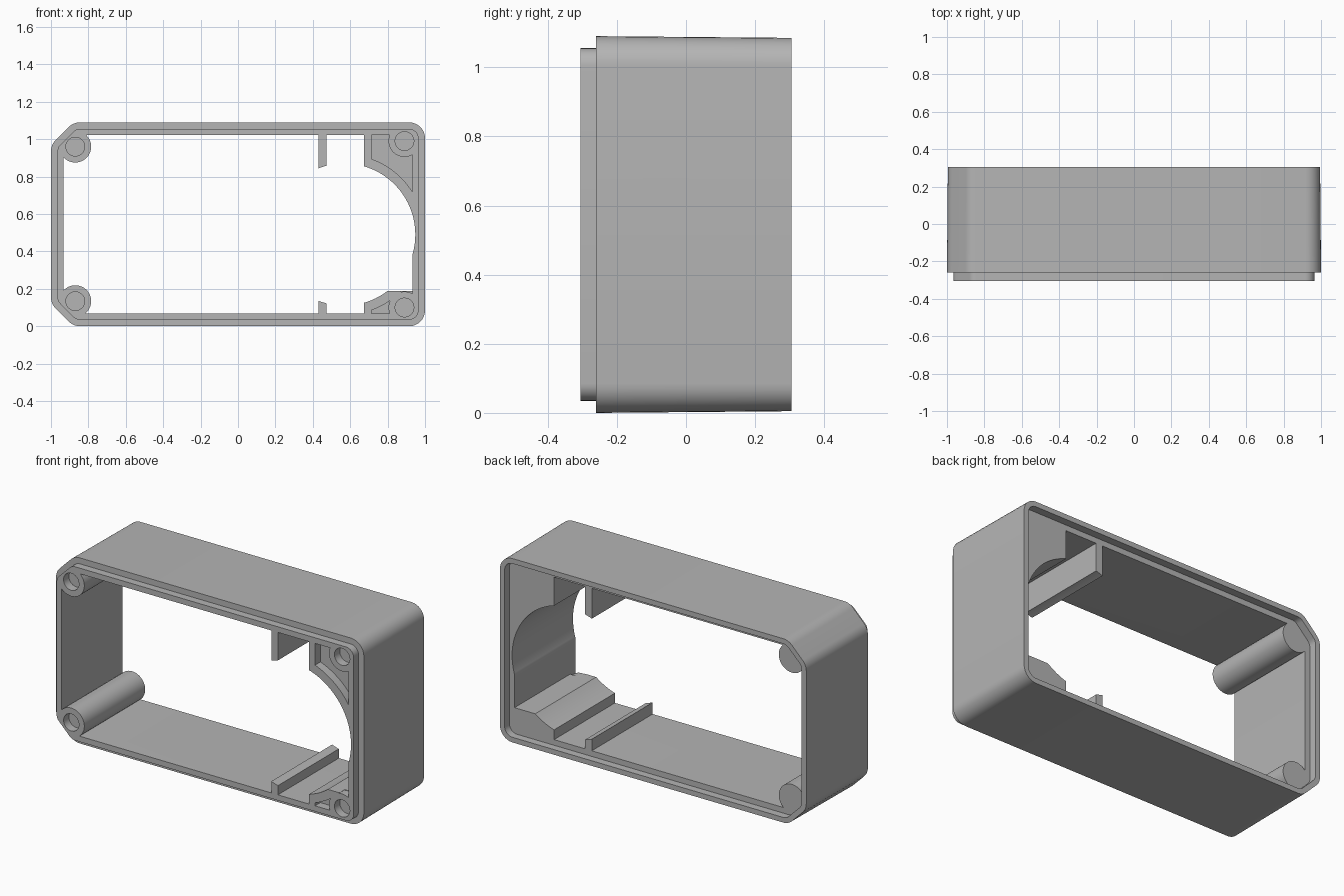
import bpy, bmesh, math
from mathutils import Vector

cube = bpy.data.objects.get("Cube")
if cube:
    bpy.data.objects.remove(cube, do_unlink=True)

# Depth positions: lip front, shoulder, back ledge, back rim
LIP, SHOULDER, LEDGE, RIM = -0.305, -0.26, 0.26, 0.305
HEIGHT = 1.09
WALL = 0.068

grey = bpy.data.materials.new("light_grey")
grey.use_nodes = True
grey.diffuse_color = (0.46, 0.46, 0.46, 1)
grey.node_tree.nodes["Principled BSDF"].inputs["Base Color"].default_value = grey.diffuse_color


def prism(name, front, y0, y1, back=None):
    """Loft an x/z profile from depth y0 to y1."""
    bm = bmesh.new()
    a = [bm.verts.new((x, y0, z)) for x, z in front]
    b = [bm.verts.new((x, y1, z)) for x, z in back or front]
    bm.faces.new(a)
    bm.faces.new(b[::-1])
    for i in range(len(a)):
        j = (i + 1) % len(a)
        bm.faces.new((a[j], a[i], b[i], b[j]))
    bmesh.ops.recalc_face_normals(bm, faces=bm.faces)
    mesh = bpy.data.meshes.new(name)
    bm.to_mesh(mesh)
    bm.free()
    obj = bpy.data.objects.new(name, mesh)
    bpy.context.collection.objects.link(obj)
    mesh.materials.append(grey)
    return obj


def rect(x0, x1, z0, z1):
    return [(x0, z0), (x1, z0), (x1, z1), (x0, z1)]


def circle(cx, cz, r, n=48):
    return [(cx + r * math.cos(math.tau * i / n), cz + r * math.sin(math.tau * i / n))
            for i in range(n)]


def rounded(points, radius, steps=8):
    """Fillet every corner of a convex profile."""
    out = []
    pts = [Vector(p) for p in points]
    for i, p in enumerate(pts):
        u = (pts[i - 1] - p).normalized()
        v = (pts[(i + 1) % len(pts)] - p).normalized()
        half = u.angle(v) / 2
        centre = p + (u + v).normalized() * radius / math.sin(half)
        start = p + u * radius / math.tan(half) - centre
        end = p + v * radius / math.tan(half) - centre
        sweep = start.angle(end)
        for k in range(steps + 1):
            t = k / steps
            out.append(tuple(centre + (start * math.sin((1 - t) * sweep)
                                       + end * math.sin(t * sweep)) / math.sin(sweep)))
    return out


def outline(inset):
    """Case outline: chamfered on the -x side, rounded on the +x side."""
    x0, x1, z0, z1 = -1 + inset, 1 - inset, inset, HEIGHT - inset
    c = 0.12 - inset * (2 - math.sqrt(2))
    pts = [(x0 + c, z0), (x1, z0), (x1, z1), (x0 + c, z1), (x0, z1 - c), (x0, z0 + c)]
    return rounded(pts, max(0.085 - inset, 0.02))


def combine(obj, tool, operation):
    mod = obj.modifiers.new("combine", "BOOLEAN")
    mod.operation, mod.solver, mod.object = operation, "EXACT", tool
    bpy.context.view_layer.objects.active = obj
    bpy.ops.object.modifier_apply(modifier=mod.name)


# Cutters shared by several parts
bore = prism("bore_cutter", circle(0.568, 0.49, 0.38, 96), -0.5, 0.5)
cavity = prism("cavity_cutter", outline(WALL), -0.5, 0.5)
clip = prism("clip_helper", outline(WALL - 0.002), -0.5, 0.5)
recess = prism("recess_cutter", outline(0.035), LEDGE, 0.5)
posts = [(-0.87, 0.134), (-0.87, 0.96), (0.89, 0.10), (0.89, 0.99)]
holes = [prism("hole_cutter", circle(x, z, 0.05), -0.5, LIP + 0.05) for x, z in posts]

# Pocket shape: a band outside the bore, leaving the screw posts standing
pocket = prism("pocket_cutter", rect(0.714, 0.935, 0.05, 1.04), -0.5, LIP + 0.05)
band = prism("band_cutter", circle(0.568, 0.49, 0.43, 96), -0.6, 0.6)
combine(pocket, band, "DIFFERENCE")
stands = [prism("stand_cutter", circle(x, z, 0.085), -0.6, 0.6) for x, z in posts[2:]]
for stand in stands:
    combine(pocket, stand, "DIFFERENCE")

# Case wall with front lip and back recess
case = prism("case_wall", outline(0), SHOULDER, RIM, outline(0.005))
lip = prism("lip_helper", outline(0.035), LIP, SHOULDER + 0.1)
combine(case, lip, "UNION")
for tool in (cavity, recess, bore):
    combine(case, tool, "DIFFERENCE")

# Screw posts on the -x side
parts = [prism(name, circle(x, z, 0.085), LIP, LEDGE)
         for name, (x, z) in zip(("lower_screw_post", "upper_screw_post"), posts)]

# Corner blocks hollowed by the bore
blocks = [prism("lower_corner_block", rect(0.675, 0.97, 0, 0.187), LIP, LEDGE),
          prism("upper_corner_block", rect(0.675, 0.97, 0.49, 1.08), LIP, LEDGE)]
for block in blocks:
    combine(block, bore, "DIFFERENCE")
parts += blocks

# Ribs trimmed by the bore
for name, z0, z1 in (("lower_rib", 0, 0.3), ("upper_rib", 0.7, 1.08)):
    rib = prism(name, rect(0.43, 0.473, z0, z1), LIP, LEDGE)
    combine(rib, bore, "DIFFERENCE")
    parts.append(rib)

for part in parts:
    combine(part, clip, "INTERSECT")
for block in blocks:
    combine(block, pocket, "DIFFERENCE")
for hole in holes:
    for part in [case] + parts[:4]:
        combine(part, hole, "DIFFERENCE")

for helper in [bore, cavity, clip, recess, pocket, band, lip] + stands + holes:
    bpy.data.objects.remove(helper, do_unlink=True)

# Smooth fillets and bores, sharp edges kept
for obj in [case] + parts:
    bpy.ops.object.select_all(action="DESELECT")
    obj.select_set(True)
    bpy.context.view_layer.objects.active = obj
    bpy.ops.object.shade_smooth_by_angle(angle=math.radians(30))
